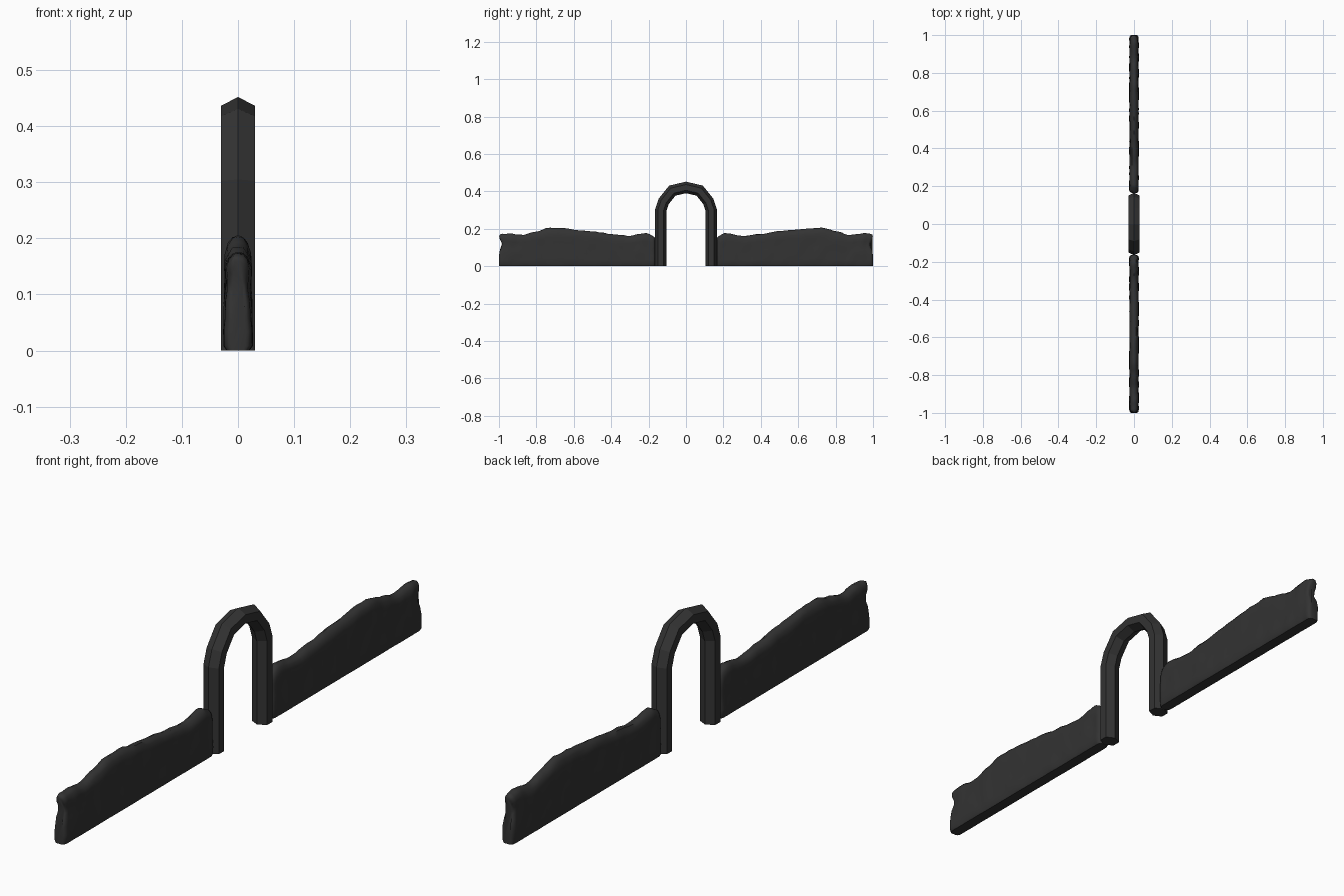
import bpy, bmesh, math
from mathutils import Vector, noise

if "Cube" in bpy.data.objects:
    bpy.data.objects.remove(bpy.data.objects["Cube"])

dark = bpy.data.materials.new("charcoal")
dark.diffuse_color = (0.033, 0.033, 0.033, 1)
dark.use_nodes = True
dark.node_tree.nodes["Principled BSDF"].inputs["Base Color"].default_value = dark.diffuse_color


def loft(name, rings, smooth):
    """Join equal-length closed rings of points into a capped solid."""
    bm = bmesh.new()
    vs = [[bm.verts.new(p) for p in r] for r in rings]
    n = len(rings[0])
    for a, b in zip(vs, vs[1:]):
        for i in range(n):
            j = (i + 1) % n
            bm.faces.new((a[i], a[j], b[j], b[i]))
    bm.faces.new(vs[0])
    bm.faces.new(vs[-1])
    bmesh.ops.recalc_face_normals(bm, faces=bm.faces)
    for f in bm.faces:
        f.smooth = smooth
    me = bpy.data.meshes.new(name)
    bm.to_mesh(me)
    bm.free()
    me.materials.append(dark)
    ob = bpy.data.objects.new(name, me)
    bpy.context.collection.objects.link(ob)
    return ob


# Arch: six-sided section swept along a mitred centre line in the (y, z) plane
half = [(-0.135, 0), (-0.135, 0.155), (-0.135, 0.3), (-0.119, 0.347), (-0.073, 0.404)]
path = half + [(0, 0.421)] + [(-y, z) for y, z in reversed(half)]
path = [Vector((0, y, z)) for y, z in path]
section = [(0, 0.03), (0.03, 0.015), (0.03, -0.015), (0, -0.03), (-0.03, -0.015), (-0.03, 0.015)]
rings = []
for i, p in enumerate(path):
    d0 = (p - path[max(i - 1, 0)]).normalized()
    d1 = (path[min(i + 1, len(path) - 1)] - p).normalized()
    t = (d0 + d1).normalized()
    out = Vector((0, -t.z, t.y))
    k = 1 / max(t.dot(d1), t.dot(d0))
    rings.append([p + out * r * k + Vector((x, 0, 0)) for x, r in section])
loft("arch", rings, False)

# Hedge: rounded section lofted along y with an uneven top and lumpy sides
top = [(0.165, 0.160), (0.21, 0.177), (0.30, 0.163), (0.40, 0.172), (0.50, 0.186),
       (0.58, 0.193), (0.65, 0.203), (0.73, 0.205), (0.80, 0.186), (0.88, 0.167),
       (0.95, 0.176), (1.0, 0.172)]


def height(y):
    for (y0, h0), (y1, h1) in zip(top, top[1:]):
        if y <= y1:
            t = max(0, (y - y0) / (y1 - y0))
            t = t * t * (3 - 2 * t)
            return h0 + (h1 - h0) * t
    return top[-1][1]


# one side of the section: (fraction of half width, fraction of height)
side = [(0.82, 0), (1, 0.05), (1, 0.2), (0.98, 0.35), (0.97, 0.5), (0.95, 0.63),
        (0.95, 0.75), (0.9, 0.85), (0.72, 0.93), (0.4, 0.985)]
profile = side + [(0, 1)] + [(-u, v) for u, v in reversed(side)]


def hedge(name, sign):
    Y0, Y1, N = 0.165, 1.0, 64
    rings = []
    for i in range(N + 1):
        # stations bunch up toward both ends
        s = i / N
        s = s - 0.9 * math.sin(2 * math.pi * s) / (2 * math.pi)
        y = Y0 + (Y1 - Y0) * s
        gap = max(0, min(y - Y0, Y1 - y))
        e = min(1, gap / 0.018)
        arc = math.sqrt(max(0, 1 - (1 - e) ** 2))          # rounded ends
        far = max(0, 1 - (Y1 - y) / 0.06)
        h = height(y) - 0.012 * (1 - arc)
        ring = []
        for u, v in profile:
            z = h * v
            notch = math.exp(-((z - 0.115) / 0.028) ** 2) * far
            q = Vector((u * 2, sign * y * 22, z * 22))
            lump = noise.noise(q) * 0.0035 * (1 if v > 0.02 else 0.3)
            x = u * (0.0245 * (0.5 + 0.5 * arc) * (1 - 0.22 * notch) + lump)
            zz = z + noise.noise(q * 1.3 + Vector((7, 3, 1))) * 0.005 * v ** 3
            ring.append((x, sign * (y - 0.017 * notch), zz))
        rings.append(ring)
    return loft(name, rings, True)


for name, sign in (("front_hedge", -1), ("back_hedge", 1)):
    ob = hedge(name, sign)
    bpy.ops.object.select_all(action='DESELECT')
    ob.select_set(True)
    bpy.context.view_layer.objects.active = ob
    bpy.ops.object.shade_smooth_by_angle(angle=math.radians(50))
